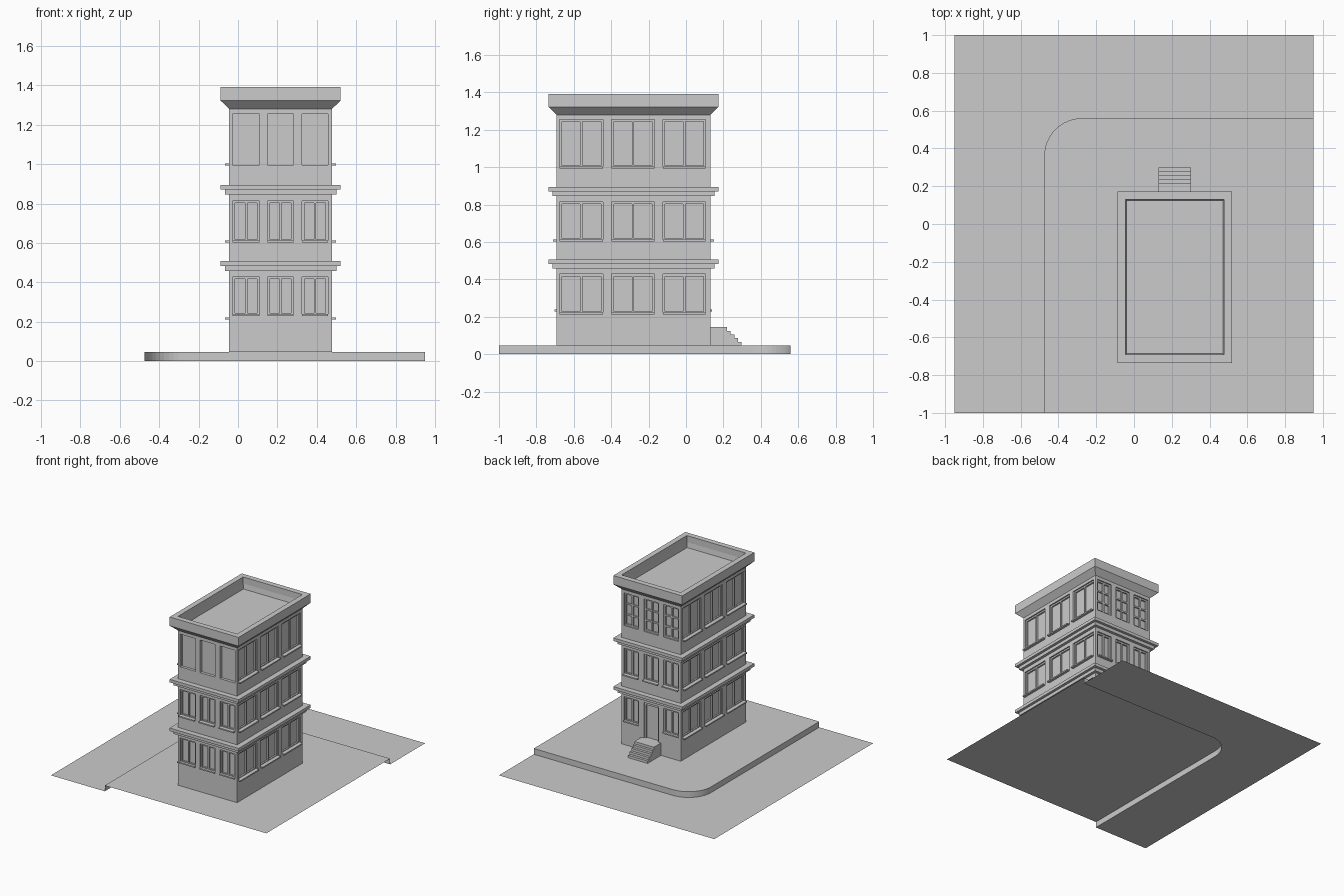
import bpy, bmesh, math

if "Cube" in bpy.data.objects:
    bpy.data.objects.remove(bpy.data.objects["Cube"])

X0, X1, Y0, Y1 = -0.045, 0.477, -0.692, 0.13   # building footprint
WALK = 0.046                                    # pavement height


def finish(name, bm, recalc=True):
    if recalc:
        bmesh.ops.recalc_face_normals(bm, faces=bm.faces[:])
    me = bpy.data.meshes.new(name)
    bm.to_mesh(me)
    bm.free()
    ob = bpy.data.objects.new(name, me)
    bpy.context.collection.objects.link(ob)
    return ob


def add_box(bm, a, b):
    vs = bmesh.ops.create_cube(bm, size=1)["verts"]
    for v in vs:
        for i in range(3):
            v.co[i] = (a[i] + b[i]) / 2 + v.co[i] * (b[i] - a[i])


def wall_box(bm, side, u0, u1, d0, d1, z0, z1):
    """Box on a wall: u runs along the wall, d is distance outward from it."""
    if side in ("front", "back"):
        p, s = (Y0, -1) if side == "front" else (Y1, 1)
        ys = sorted((p + s * d0, p + s * d1))
        add_box(bm, (u0, ys[0], z0), (u1, ys[1], z1))
    else:
        p, s = (X0, -1) if side == "left" else (X1, 1)
        xs = sorted((p + s * d0, p + s * d1))
        add_box(bm, (xs[0], u0, z0), (xs[1], u1, z1))


def loft(name, rings, cap=False):
    """Rectangular moulding round the building from (outset, z) rings."""
    bm = bmesh.new()
    loops = [[bm.verts.new(c) for c in ((X0 - o, Y0 - o, z), (X1 + o, Y0 - o, z),
                                        (X1 + o, Y1 + o, z), (X0 - o, Y1 + o, z))]
             for o, z in rings]
    for a, b in zip(loops, loops[1:]):
        for i in range(4):
            j = (i + 1) % 4
            bm.faces.new((a[i], a[j], b[j], b[i]))
    if cap:
        bm.faces.new(loops[-1])
    else:
        for i in range(4):
            j = (i + 1) % 4
            bm.faces.new((loops[-1][i], loops[-1][j], loops[0][j], loops[0][i]))
    return finish(name, bm, not cap)


# Road, curb and raised pavement as one open sheet with a rounded corner
CX, CY, R = -0.275, 0.36, 0.2
edge = [(-0.475, -1)]
edge += [(CX + R * math.cos(t), CY + R * math.sin(t))
         for t in (math.pi - i * math.pi / 24 for i in range(13))]
edge += [(0.95, 0.56)]
bm = bmesh.new()
low = [bm.verts.new((x, y, 0)) for x, y in edge]
top = [bm.verts.new((x, y, WALK)) for x, y in edge]
bm.faces.new([bm.verts.new((0.95, -1, WALK))] + top[::-1])
bm.faces.new(low + [bm.verts.new(c) for c in ((0.95, 1, 0), (-0.95, 1, 0), (-0.95, -1, 0))])
for i in range(len(edge) - 1):
    bm.faces.new((low[i + 1], low[i], top[i], top[i + 1]))
for f in bm.faces:
    f.normal_update()
finish("street_and_pavement", bm, False)

# Window layout: spans along the walls, floor heights
ENDS = [(-0.027, 0.109), (0.15, 0.281), (0.326, 0.456)]
SIDES = [(-0.676, -0.443), (-0.397, -0.169), (-0.124, 0.105)]
FLOORS = {"front": [(0.233, 0.428), (0.606, 0.814), (0.995, 1.255)],
          "back": [(0.233, 0.428), (0.606, 0.814), (0.995, 1.255)],
          "left": [(0.216, 0.428), (0.606, 0.814), (0.997, 1.255)],
          "right": [(0.216, 0.428), (0.606, 0.814), (0.997, 1.255)]}
DEPTH = 0.022
cut, frames, sills = bmesh.new(), bmesh.new(), bmesh.new()


def window(side, u0, u1, z0, z1, cols, rows):
    w, a, b = 0.012, -DEPTH - 0.002, -0.01
    bar = lambda *r: wall_box(frames, side, r[0], r[1], a, b, r[2], r[3])
    bar(u0, u0 + w, z0, z1)
    bar(u1 - w, u1, z0, z1)
    bar(u0 + w, u1 - w, z0, z0 + w)
    bar(u0 + w, u1 - w, z1 - w, z1)
    for i in range(1, cols):
        c = u0 + (u1 - u0) * i / cols
        bar(c - w / 2, c + w / 2, z0 + w, z1 - w)
    for i in range(1, rows):
        c = z0 + (z1 - z0) * i / rows
        wall_box(frames, side, u0 + w, u1 - w, a, b - 0.002, c - w / 2, c + w / 2)


for side, floors in FLOORS.items():
    ends = side in ("front", "back")
    for level, (z0, z1) in enumerate(floors):
        for k, (u0, u1) in enumerate(ENDS if ends else SIDES):
            if side == "back" and level == 0 and k == 1:
                continue                                   # doorway
            wall_box(cut, side, u0, u1, -DEPTH, 0.05, z0, z1)
            if not (side == "front" and level == 2):       # plain top panels at front
                window(side, u0, u1, z0, z1, 2, 3 if side == "back" and level == 2 else 1)
            if not (ends and level == 2):
                out = 0.01 if ends and level == 0 else 0.02
                wall_box(sills, side, u0, u1, -DEPTH, out, z0 - 0.004, z0 + 0.006)

# Doorway with a framed door
D0, D1 = ENDS[1]
wall_box(cut, "back", D0, D1, -DEPTH, 0.05, 0.145, 0.428)
door = bmesh.new()
for u0, u1, z0, z1 in ((D0, D0 + 0.014, 0.145, 0.428), (D1 - 0.014, D1, 0.145, 0.428),
                       (D0 + 0.014, D1 - 0.014, 0.41, 0.428)):
    wall_box(door, "back", u0, u1, -DEPTH - 0.002, -0.01, z0, z1)
finish("door_frame", door)
finish("window_frames", frames)
finish("window_sills", sills)

# Building body with recessed openings
bm = bmesh.new()
add_box(bm, (X0, Y0, WALK), (X1, Y1, 1.285))
body = finish("building_body", bm)
cutter = finish("opening_cutter", cut)
cutter.hide_render = True
cutter.hide_viewport = False
cutter.display_type = "WIRE"
mod = body.modifiers.new("openings", "BOOLEAN")
mod.object, mod.operation, mod.solver = cutter, "DIFFERENCE", "EXACT"
bpy.context.view_layer.objects.active = body
body.select_set(True)
bpy.ops.object.modifier_apply(modifier=mod.name)
bpy.data.objects.remove(cutter)

# Stepped ledges between floors
for name, z in (("lower_ledge", 0.457), ("upper_ledge", 0.845)):
    loft(name, [(-0.01, z), (0.022, z), (0.022, z + 0.026), (0.043, z + 0.026),
                (0.043, z + 0.05), (-0.01, z + 0.05)])

# Flared crown, parapet and sunken roof
loft("crown_and_roof", [(0, 1.28), (0.043, 1.322), (0.043, 1.392), (0, 1.392),
                        (0, 1.34), (-0.006, 1.30)], cap=True)

# Entrance steps from an extruded profile
TOP, N = 0.145, 5
rise = (TOP - WALK) / N
prof = [(Y1, WALK), (Y1, TOP)]
for i in range(N):
    y = 0.218 + i * 0.02
    prof += [(y, TOP - i * rise), (y, TOP - (i + 1) * rise)]
bm = bmesh.new()
face = bm.faces.new([bm.verts.new((0.13, y, z)) for y, z in prof])
ext = bmesh.ops.extrude_face_region(bm, geom=[face])["geom"]
bmesh.ops.translate(bm, vec=(0.172, 0, 0),
                    verts=[v for v in ext if isinstance(v, bmesh.types.BMVert)])
finish("entrance_steps", bm)
